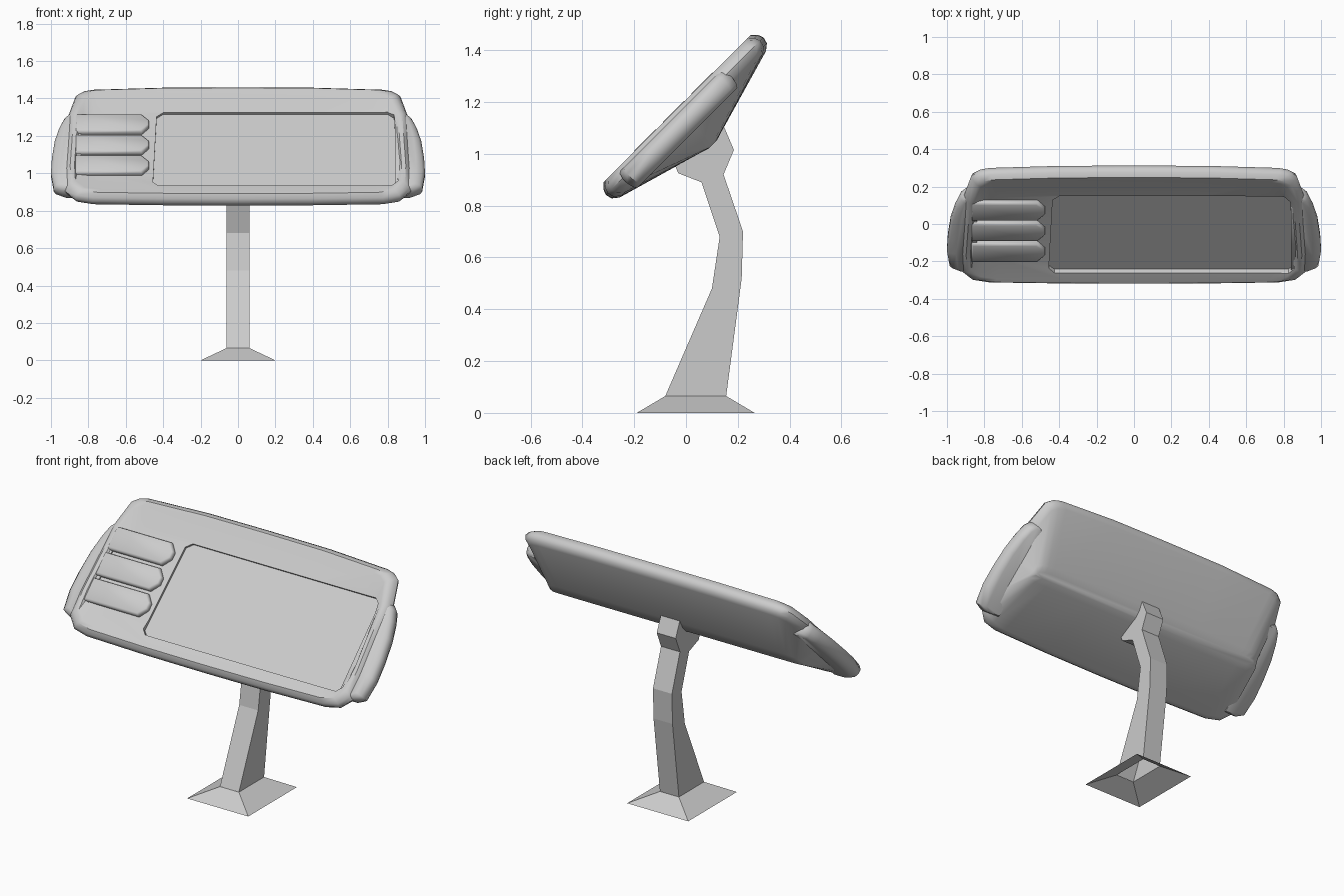
import bpy, bmesh, math
from mathutils import Matrix, Vector

cube = bpy.data.objects.get("Cube")
if cube:
    bpy.data.objects.remove(cube, do_unlink=True)

grey = bpy.data.materials.new("light_grey")
grey.use_nodes = True
grey.diffuse_color = (0.6, 0.6, 0.6, 1)
grey.node_tree.nodes["Principled BSDF"].inputs["Base Color"].default_value = (0.6, 0.6, 0.6, 1)

# Frames: the tilted panel, the sideways arm profile, and the upright foot
PANEL = Matrix.Translation((0, 0, 1.14)) @ Matrix.Rotation(math.radians(45), 4, 'X')
SIDE = Matrix(((0, 0, 1, 0), (1, 0, 0, 0), (0, 1, 0, 0), (0, 0, 0, 1)))
UPRIGHT = Matrix.Identity(4)


def loft(name, outline, rings, frame, centre=(0, 0), caps=True, smooth=None):
    """Stack scaled copies of an outline; each ring is (scale_a, scale_b, height)."""
    bm = bmesh.new()
    ca, cb = centre
    loops = [[bm.verts.new(frame @ Vector((ca + (a - ca) * sa, cb + (b - cb) * sb, h)))
              for a, b in outline] for sa, sb, h in rings]
    n = len(outline)
    for low, high in zip(loops, loops[1:]):
        for i in range(n):
            j = (i + 1) % n
            bm.faces.new((low[i], low[j], high[j], high[i]))
    if caps:
        bm.faces.new(loops[0][::-1])
        bm.faces.new(loops[-1])
    bmesh.ops.recalc_face_normals(bm, faces=bm.faces)
    mesh = bpy.data.meshes.new(name)
    bm.to_mesh(mesh)
    bm.free()
    mesh.materials.append(grey)
    obj = bpy.data.objects.new(name, mesh)
    bpy.context.collection.objects.link(obj)
    if smooth:
        shade(obj, smooth)
    return obj


def shade(obj, degrees):
    bpy.ops.object.select_all(action='DESELECT')
    obj.select_set(True)
    bpy.context.view_layer.objects.active = obj
    bpy.ops.object.shade_smooth_by_angle(angle=math.radians(degrees))


# Panel housing: rounded outline, dished front, ridged back
half = [(0.4, -0.428), (0.78, -0.42), (0.87, -0.40), (0.925, -0.34), (0.93, -0.2),
        (0.92, 0.0), (0.91, 0.22), (0.87, 0.37), (0.83, 0.40), (0.78, 0.412), (0.4, 0.428)]
outline = [(0, -0.43)] + half + [(0, 0.43)] + [(-x, v) for x, v in reversed(half)]
panel = loft("panel_housing", outline, [
    (0.87, 0.05, -0.147), (0.90, 0.14, -0.135), (0.965, 0.93, -0.037), (0.99, 0.985, -0.018),
    (1, 1, 0.007), (0.99, 0.98, 0.03), (0.965, 0.93, 0.049), (0.94, 0.88, 0.047),
    (0.925, 0.56, 0.025)], PANEL)

# Screen recess with clipped corners
r = 0.03
screen = [(-0.455 + r, -0.33), (0.855 - r, -0.33), (0.855, -0.33 + r), (0.835, 0.235 - r),
          (0.83 - r, 0.235), (-0.43 + r, 0.235), (-0.435, 0.235 - r), (-0.455, -0.33 + r)]
cutter = loft("screen_cutter", screen, [(1, 1, 0.012), (1, 1, 0.2)], PANEL)
cutter.hide_render = True
cut = panel.modifiers.new("screen_recess", 'BOOLEAN')
cut.operation, cut.solver, cut.object = 'DIFFERENCE', 'EXACT', cutter
bpy.ops.object.select_all(action='DESELECT')
panel.select_set(True)
bpy.context.view_layer.objects.active = panel
bpy.ops.object.modifier_apply(modifier=cut.name)
bpy.data.objects.remove(cutter, do_unlink=True)
shade(panel, 42)

# Side grips
grip = [(0.84, -0.34), (0.935, -0.34), (0.985, -0.315), (1.0, -0.2), (0.995, -0.09),
        (0.98, 0.04), (0.955, 0.14), (0.93, 0.205), (0.90, 0.235), (0.84, 0.235)]
for side, s in (("left", 1), ("right", -1)):
    loft(side + "_grip", [(s * x, v) for x, v in grip], [
        (0.75, 0.95, -0.06), (0.93, 0.98, -0.045), (1, 1, -0.02), (1, 1, 0.005),
        (0.9, 0.98, 0.025), (0.7, 0.95, 0.034)],
        PANEL, centre=(s * 0.84, -0.05), smooth=50)

# Three pointed buttons
for i in range(3):
    v = 0.137 - i * 0.155
    h = 0.068
    shape = [(-0.87, v - h), (-0.515, v - h), (-0.475, v - 0.02), (-0.475, v + 0.02),
             (-0.515, v + h), (-0.87, v + h)]
    loft("button_%d" % (i + 1), shape, [(1, 1, 0), (1, 1, 0.035), (0.985, 0.94, 0.046),
         (0.95, 0.82, 0.051)], PANEL, centre=(-0.67, v), smooth=50)

# Bent support arm, open at the bottom
arm_profile = [(-0.08, 0.065), (0.155, 0.065), (0.215, 0.52), (0.22, 0.70), (0.145, 0.92),
               (0.185, 1.015), (0.14, 1.12), (0.06, 1.07), (-0.04, 0.95), (-0.03, 0.925),
               (0.06, 0.89), (0.13, 0.68), (0.10, 0.48)]
arm = loft("support_arm", arm_profile, [(1, 1, -0.062), (1, 1, 0.062)], SIDE)
bm = bmesh.new()
bm.from_mesh(arm.data)
bmesh.ops.delete(bm, geom=[f for f in bm.faces if all(v.co.z < 0.07 for v in f.verts)],
                 context='FACES_ONLY')
bm.to_mesh(arm.data)
bm.free()

# Hollow flared foot
foot = [(-0.2, -0.19), (0.2, -0.19), (0.2, 0.265), (-0.2, 0.265)]
loft("foot", foot, [(1, 1, 0), (0.31, 0.517, 0.065)], UPRIGHT, centre=(0, 0.0375), caps=False)
